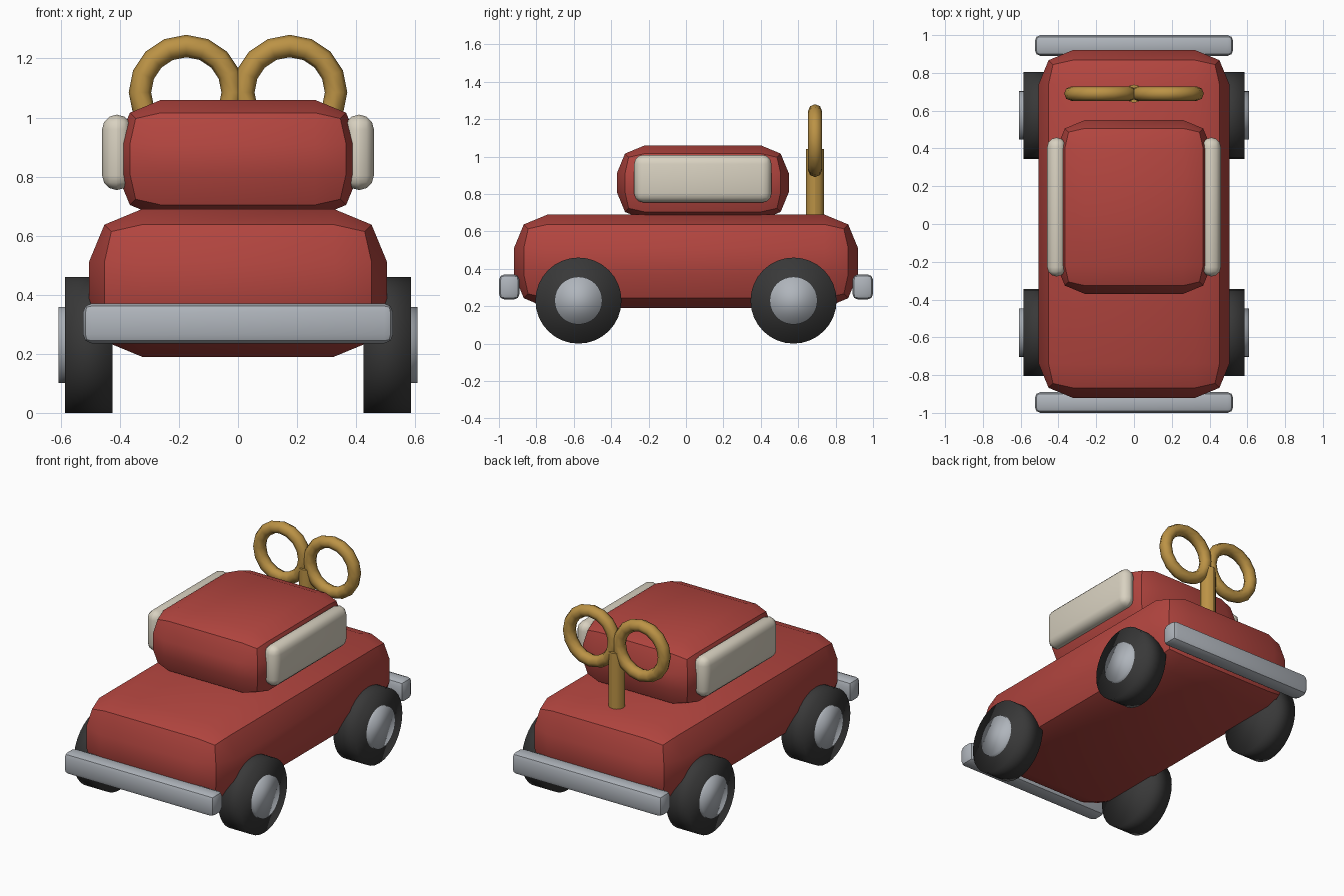
import bpy
import math

if "Cube" in bpy.data.objects:
    bpy.data.objects.remove(bpy.data.objects["Cube"], do_unlink=True)


def material(name, rgb):
    mat = bpy.data.materials.new(name)
    mat.use_nodes = True
    mat.diffuse_color = (*rgb, 1)
    mat.node_tree.nodes["Principled BSDF"].inputs["Base Color"].default_value = (*rgb, 1)
    return mat


red = material("red paint", (0.45, 0.06, 0.05))
cream = material("cream glass", (0.69, 0.64, 0.53))
steel = material("pale steel", (0.43, 0.46, 0.50))
rubber = material("black rubber", (0.04, 0.04, 0.04))
brass = material("brass", (0.50, 0.29, 0.06))


def finish(name, mat, sharp=True):
    obj = bpy.context.object
    obj.name = name
    obj.data.materials.append(mat)
    if sharp:
        bpy.ops.object.shade_smooth_by_angle(angle=math.radians(30))
    else:
        bpy.ops.object.shade_smooth()
    return obj


def rounded_box(name, centre, size, bevel, segments, mat):
    bpy.ops.mesh.primitive_cube_add(size=1, location=centre)
    obj = bpy.context.object
    obj.scale = size
    bpy.ops.object.transform_apply(location=False, rotation=False, scale=True)
    mod = obj.modifiers.new("Bevel", "BEVEL")
    mod.width = bevel
    mod.segments = segments
    bpy.ops.object.modifier_apply(modifier=mod.name)
    return finish(name, mat)


def axle_disc(name, centre, radius, width, mat):
    bpy.ops.mesh.primitive_cylinder_add(vertices=32, radius=radius, depth=width,
                                        location=centre, rotation=(0, math.pi / 2, 0))
    return finish(name, mat, sharp=False)


# Body and cabin
rounded_box("body", (0, 0, 0.44), (1.01, 1.84, 0.50), 0.18, 2, red)
rounded_box("cabin", (0, 0.09, 0.86), (0.82, 0.92, 0.40), 0.15, 2, red)

# Side windows
for side, x in (("left", 1), ("right", -1)):
    rounded_box(side + "_window", (x * 0.41, 0.09, 0.882),
                (0.10, 0.735, 0.255), 0.049, 3, cream)

# Bumpers
for end, y in (("front", -1), ("rear", 1)):
    rounded_box(end + "_bumper", (0, y * 0.945, 0.303),
                (1.05, 0.11, 0.135), 0.03, 2, steel)

# Wheels and hubcaps
for end, y in (("front", -0.575), ("rear", 0.575)):
    for side, x in (("left", 1), ("right", -1)):
        axle_disc(f"{end}_{side}_tyre", (x * 0.505, y, 0.23), 0.23, 0.16, rubber)
        axle_disc(f"{end}_{side}_hubcap", (x * 0.56, y, 0.23), 0.128, 0.095, steel)

# Wind-up key: stem and two rings
bpy.ops.mesh.primitive_cylinder_add(vertices=12, radius=0.048, depth=0.42,
                                    location=(0, 0.69, 0.83))
finish("key_stem", brass)
for side, x in (("left", 1), ("right", -1)):
    bpy.ops.mesh.primitive_torus_add(major_segments=16, minor_segments=8,
                                     major_radius=0.157, minor_radius=0.038,
                                     location=(x * 0.175, 0.69, 1.085),
                                     rotation=(math.pi / 2, 0, 0))
    finish(f"key_{side}_ring", brass, sharp=False)
